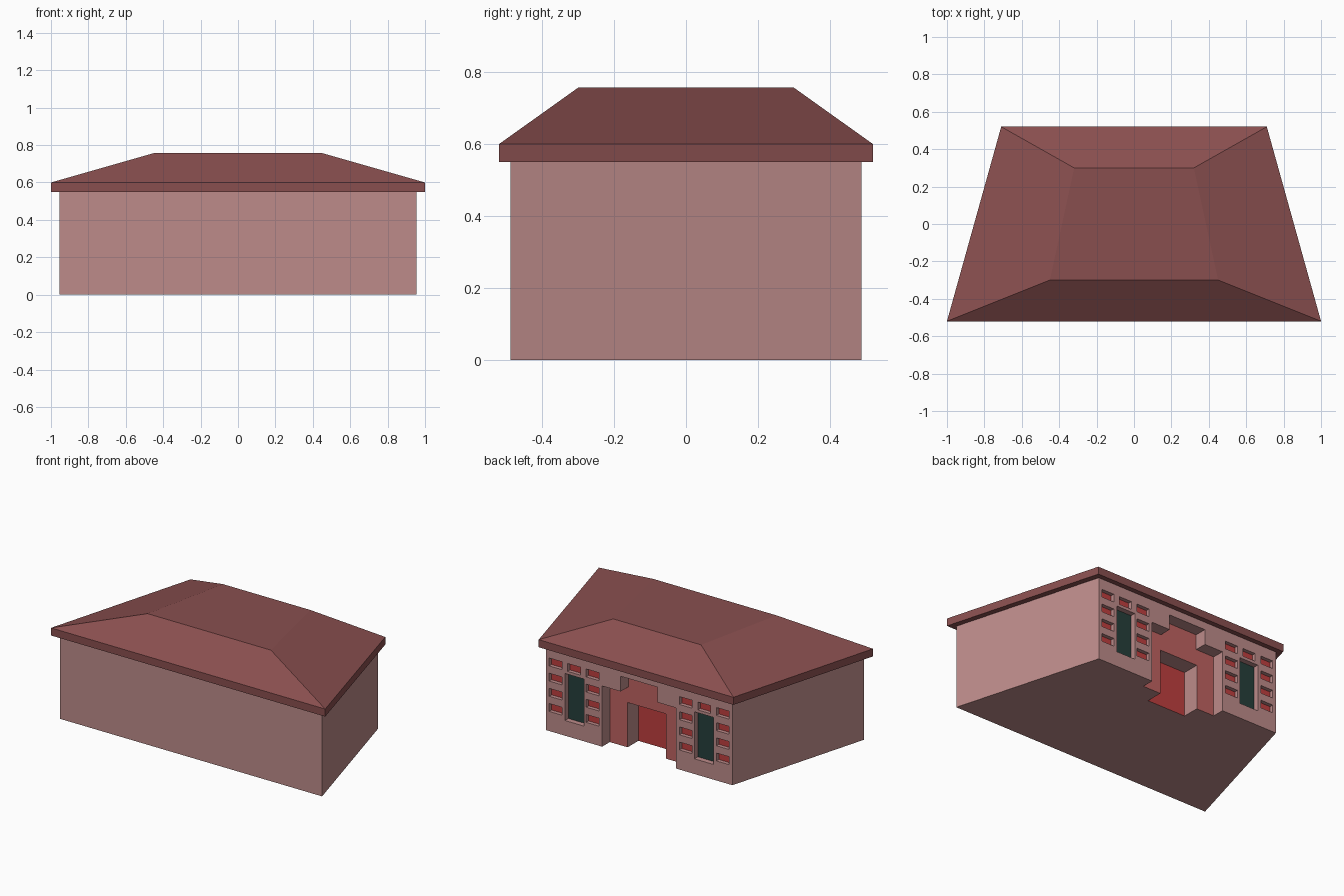
import bpy, bmesh

if "Cube" in bpy.data.objects:
    bpy.data.objects.remove(bpy.data.objects["Cube"])

def material(name, rgb):
    m = bpy.data.materials.new(name)
    m.diffuse_color = (*rgb, 1)
    m.use_nodes = True
    m.node_tree.nodes["Principled BSDF"].inputs["Base Color"].default_value = m.diffuse_color
    return m

WALL = material("pink_stone", (0.51, 0.26, 0.255))
ROOF = material("roof_red", (0.25, 0.078, 0.078))
PANEL = material("brick_red", (0.52, 0.125, 0.12))
DOOR = material("deep_red", (0.52, 0.05, 0.05))
GLASS = material("dark_green", (0.019, 0.05, 0.044))

def add_object(name, bm, mats):
    bmesh.ops.recalc_face_normals(bm, faces=bm.faces)
    me = bpy.data.meshes.new(name)
    bm.to_mesh(me)
    bm.free()
    ob = bpy.data.objects.new(name, me)
    bpy.context.collection.objects.link(ob)
    for m in mats:
        me.materials.append(m)
    return ob

def loft(bm, rings):
    """Closed solid through rings of equal point count."""
    vs = [[bm.verts.new(p) for p in r] for r in rings]
    n = len(vs[0])
    for a, b in zip(vs, vs[1:]):
        for i in range(n):
            bm.faces.new((a[i], a[(i + 1) % n], b[(i + 1) % n], b[i]))
    bm.faces.new(vs[0][::-1])
    bm.faces.new(vs[-1])

def trapezoid(front, back, y, z):
    return [(-front, -y, z), (front, -y, z), (back, y, z), (-back, y, z)]

def recess(bm, profile, y0, y1):
    """Cutter: xz profile pushed along y."""
    loft(bm, [[(x, y, z) for x, z in profile] for y in (y0, y1)])

def rect(cx, w, z0, z1):
    return [(cx - w/2, z0), (cx + w/2, z0), (cx + w/2, z1), (cx - w/2, z1)]

# Hipped roof with fascia and flat top
bm = bmesh.new()
loft(bm, [trapezoid(1.0, 0.71, 0.52, 0.55), trapezoid(1.0, 0.71, 0.52, 0.60),
          trapezoid(0.45, 0.32, 0.30, 0.757)])
add_object("roof", bm, [ROOF])

# Wall block, wide at the front and narrow at the back
bm = bmesh.new()
loft(bm, [trapezoid(0.955, 0.68, 0.488, 0), trapezoid(0.955, 0.68, 0.488, 0.55)])
walls = add_object("walls", bm, [WALL, PANEL, DOOR, GLASS])

# Small windows and tall windows on both sides of the back wall
BACK, OUT = 0.488, 0.60
Y_WIN, Y_TALL, Y_PANEL, Y_DOOR = BACK - 0.025, BACK - 0.035, BACK - 0.08, BACK - 0.192
bm = bmesh.new()
for s in (1, -1):
    for row in range(4):
        z = 0.455 - 0.1 * row
        for x in (0.61, 0.475, 0.34):
            if x != 0.475 or row == 0:
                recess(bm, rect(s * x, 0.092, z - 0.026, z + 0.026), Y_WIN, OUT)
    recess(bm, rect(s * 0.472, 0.138, 0.10, 0.41), Y_TALL, OUT)
cutters = [add_object("window_cutter", bm, [WALL])]

# Stepped entrance recess, then the deeper doorway
bm = bmesh.new()
recess(bm, [(-0.27, -0.1), (0.27, -0.1), (0.27, 0.40), (0.135, 0.40), (0.135, 0.50),
            (-0.135, 0.50), (-0.135, 0.40), (-0.27, 0.40)], Y_PANEL, OUT)
cutters.append(add_object("entrance_cutter", bm, [WALL]))
bm = bmesh.new()
recess(bm, rect(0, 0.28, -0.1, 0.295), Y_DOOR, 0.45)
cutters.append(add_object("door_cutter", bm, [WALL]))

for c in cutters:
    c.hide_render = True
    mod = walls.modifiers.new(c.name, "BOOLEAN")
    mod.operation = "DIFFERENCE"
    mod.solver = "EXACT"
    mod.object = c
bpy.context.view_layer.update()
cut = bpy.data.meshes.new_from_object(
    walls.evaluated_get(bpy.context.evaluated_depsgraph_get()))
walls.modifiers.clear()
walls.data = cut
for c in cutters:
    bpy.data.objects.remove(c)

# Colour the backs of the recesses by their depth
cut.materials.clear()
for m in (WALL, PANEL, DOOR, GLASS):
    cut.materials.append(m)
depths = [(Y_WIN, 2), (Y_TALL, 3), (Y_PANEL, 1), (Y_DOOR, 2)]
for p in cut.polygons:
    p.material_index = 0
    if p.normal.y > 0.9:
        for y, i in depths:
            if abs(p.center.y - y) < 0.003:
                p.material_index = i
